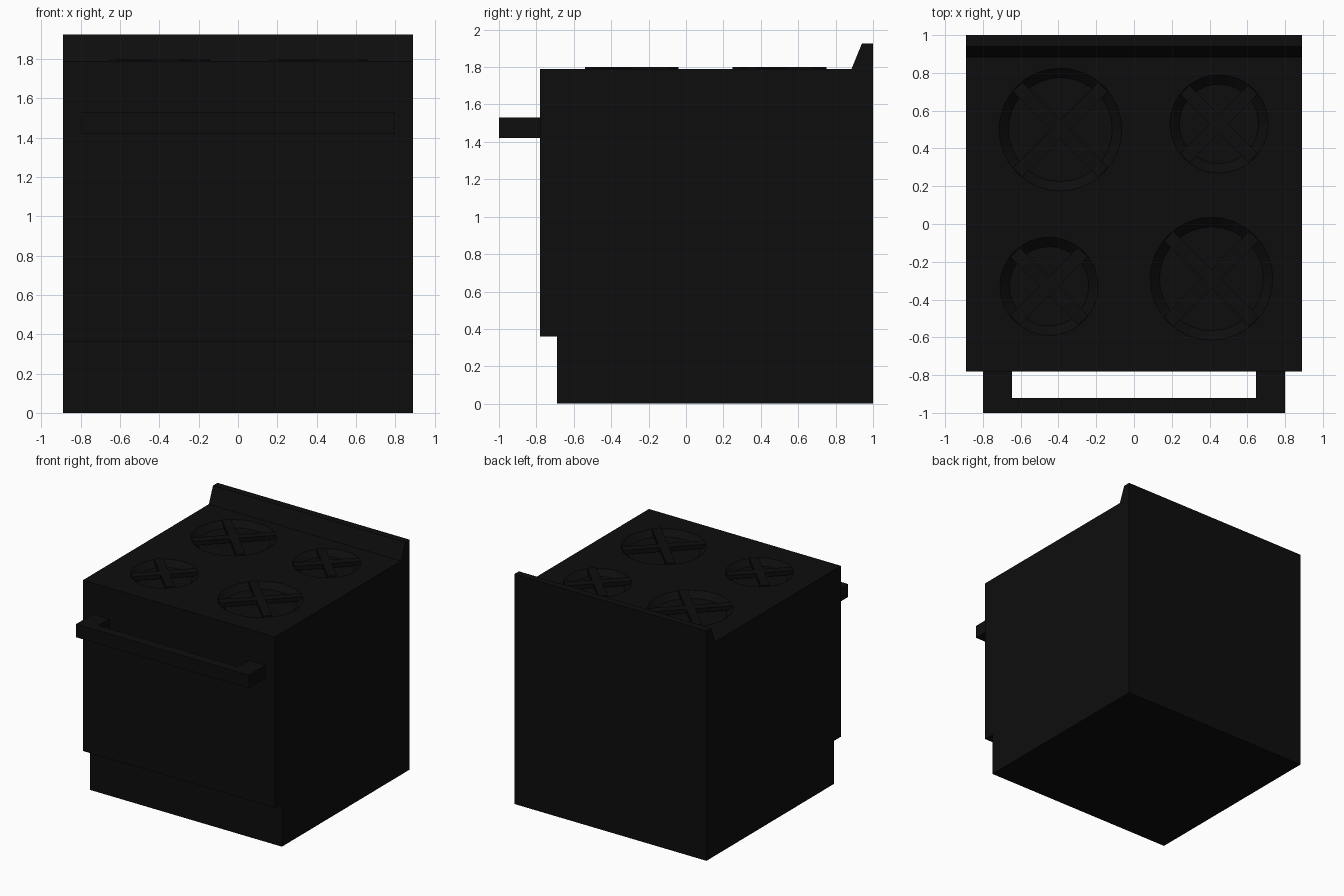
import bpy, bmesh, math
from mathutils import Matrix

if "Cube" in bpy.data.objects:
    bpy.data.objects.remove(bpy.data.objects["Cube"])

black = bpy.data.materials.new("black_enamel")
black.diffuse_color = (0.004, 0.004, 0.004, 1)
black.use_nodes = True
black.node_tree.nodes["Principled BSDF"].inputs["Base Color"].default_value = black.diffuse_color


def finish(name, bm):
    bmesh.ops.recalc_face_normals(bm, faces=bm.faces)
    me = bpy.data.meshes.new(name)
    bm.to_mesh(me)
    bm.free()
    ob = bpy.data.objects.new(name, me)
    bpy.context.collection.objects.link(ob)
    me.materials.append(black)
    return ob


def extrude(name, pts, to_3d, vec):
    bm = bmesh.new()
    face = bm.faces.new([bm.verts.new(to_3d(p)) for p in pts])
    geom = bmesh.ops.extrude_face_region(bm, geom=[face])["geom"]
    bmesh.ops.translate(bm, vec=vec, verts=[v for v in geom if isinstance(v, bmesh.types.BMVert)])
    return finish(name, bm)


# Body: side profile (y, z) with toe kick and sloped backsplash
W = 0.89
profile = [(-0.69, 0), (1, 0), (1, 1.925), (0.94, 1.925), (0.885, 1.79),
           (-0.78, 1.79), (-0.78, 0.36), (-0.69, 0.36)]
body = extrude("stove_body", profile, lambda p: (-W, p[0], p[1]), (2 * W, 0, 0))

# Oven door handle: U shape seen from above (x, y)
handle = [(-0.8, -0.78), (-0.8, -1), (0.8, -1), (0.8, -0.78),
          (0.645, -0.78), (0.645, -0.92), (-0.645, -0.92), (-0.645, -0.78)]
extrude("oven_handle", handle, lambda p: (p[0], p[1], 1.42), (0, 0, 0.11))

# Burners: tapered recess cut into the top, crossed by a diagonal grate
burners = [("back_left", -0.39, 0.50, 0.325), ("back_right", 0.45, 0.53, 0.26),
           ("front_left", -0.45, -0.33, 0.26), ("front_right", 0.41, -0.29, 0.325)]
TOP, DEPTH = 1.79, 0.045
for name, x, y, r in burners:
    bm = bmesh.new()
    slope = 0.05 / DEPTH
    bmesh.ops.create_cone(bm, cap_ends=True, segments=32, radius1=r - 0.05,
                          radius2=r + 0.02 * slope, depth=DEPTH + 0.02,
                          matrix=Matrix.Translation((x, y, TOP + (0.02 - DEPTH) / 2)))
    cutter = finish(name + "_cutter", bm)
    cutter.hide_render = True
    cutter.hide_set(True)
    mod = body.modifiers.new(name + "_recess", "BOOLEAN")
    mod.operation = "DIFFERENCE"
    mod.solver = "EXACT"
    mod.object = cutter

    a, h = r - 0.005, 0.035  # plus-shaped outline, turned 45 degrees
    plus = [(a, -h), (a, h), (h, h), (h, a), (-h, a), (-h, h),
            (-a, h), (-a, -h), (-h, -h), (-h, -a), (h, -a), (h, -h)]
    c = math.sqrt(0.5)
    extrude(name + "_grate", plus,
            lambda p: (x + c * (p[0] - p[1]), y + c * (p[0] + p[1]), TOP - 0.025),
            (0, 0, 0.035))
